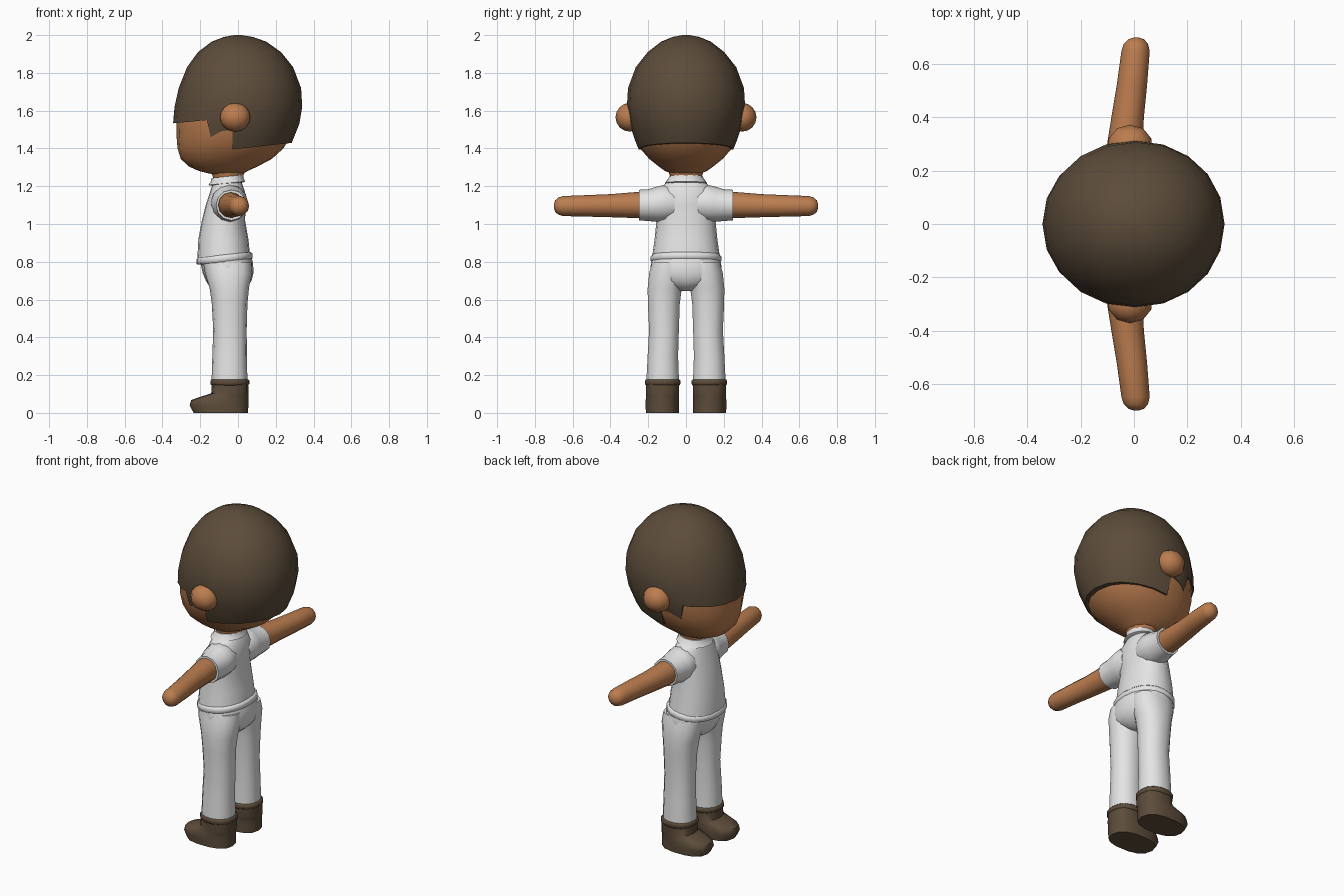
import bpy, bmesh, math


def material(name, rgb):
    m = bpy.data.materials.new(name)
    m.diffuse_color = (*rgb, 1.0)
    return m


SKIN = material("warm skin", (0.50, 0.205, 0.078))
BROWN = material("dark brown", (0.108, 0.073, 0.043))
WHITE = material("off white", (0.78, 0.78, 0.78))


def finish(name, bm, mat, mirror=False, smooth=True, angle=45):
    bmesh.ops.recalc_face_normals(bm, faces=bm.faces)
    for f in bm.faces:
        f.smooth = smooth
    me = bpy.data.meshes.new(name)
    bm.to_mesh(me)
    bm.free()
    me.materials.append(mat)
    if smooth:
        me.set_sharp_from_angle(angle=math.radians(angle))
    ob = bpy.data.objects.new(name, me)
    bpy.context.collection.objects.link(ob)
    if mirror:
        mod = ob.modifiers.new("mirror", 'MIRROR')
        mod.use_axis = (False, True, False)
    return ob


def loft(name, rings, mat, axis='z', n=16, e=2.0, tilt=0.0, **kw):
    """Skin superellipse rings (position, u min, u max, v min, v max)."""
    bm = bmesh.new()
    loops = []
    for p, u0, u1, v0, v1 in rings:
        loop = []
        for i in range(n):
            a = 2 * math.pi * i / n
            c, s = math.cos(a), math.sin(a)
            u = (u0 + u1) / 2 + (u1 - u0) / 2 * math.copysign(abs(c) ** (2 / e), c)
            v = (v0 + v1) / 2 + (v1 - v0) / 2 * math.copysign(abs(s) ** (2 / e), s)
            q = p + tilt * (u - (u0 + u1) / 2)
            loop.append(bm.verts.new((u, v, q) if axis == 'z' else (u, q, v)))
        loops.append(loop)
    for a, b in zip(loops, loops[1:]):
        for i in range(n):
            j = (i + 1) % n
            bm.faces.new((a[i], a[j], b[j], b[i]))
    bm.faces.new(loops[0])
    bm.faces.new(loops[-1])
    return finish(name, bm, mat, **kw)


def body(rows):
    """Rows (z, front, back, half width) made into symmetric rings."""
    return [(z, f, b, -w, w) for z, f, b, w in rows]


def round_rings(rows):
    """Rows (y, centre x, centre z, radius) made into round rings."""
    return [(y, x - r, x + r, z - r, z + r) for y, x, z, r in rows]


# head and neck
loft("head", body([
    (1.262, -.13, .02, .06), (1.28, -.205, .05, .11), (1.305, -.262, .105, .145),
    (1.345, -.303, .18, .195), (1.40, -.32, .24, .243), (1.47, -.326, .285, .277),
    (1.56, -.324, .315, .297), (1.68, -.308, .315, .294), (1.80, -.27, .28, .26),
    (1.90, -.19, .19, .18), (1.96, -.07, .07, .07)]), SKIN, n=20, e=2.15, angle=70)
loft("neck", body([(1.17, -.13, .02, .08), (1.24, -.13, .02, .08),
                   (1.30, -.15, .05, .10)]), SKIN, n=12)

# hair: dome trimmed along the hairline
hair = loft("hair", body([
    (1.36, -.346, .25, .237), (1.43, -.346, .285, .265), (1.53, -.344, .325, .300),
    (1.62, -.336, .34, .313), (1.72, -.314, .334, .307), (1.83, -.27, .292, .266),
    (1.91, -.212, .228, .203), (1.965, -.14, .15, .132), (1.99, -.075, .08, .072),
    (2.0, -.02, .02, .02)]), BROWN, n=20, e=2.06, angle=70)
hairline = [(-.5, 1.525), (-.345, 1.533), (-.165, 1.55), (-.145, 1.46), (-.09, 1.49),
            (-.03, 1.50), (-.03, 1.395), (.29, 1.43), (.5, 1.453), (.5, 2.2), (-.5, 2.2)]
bm = bmesh.new()
face = bm.faces.new([bm.verts.new((x, -.6, z)) for x, z in hairline])
ext = bmesh.ops.extrude_face_region(bm, geom=[face])
bmesh.ops.translate(bm, vec=(0, 1.2, 0),
                    verts=[g for g in ext["geom"] if isinstance(g, bmesh.types.BMVert)])
if face not in bm.faces[:] or len(bm.faces) == len(hairline) + 1:
    bm.faces.new([v for v in sorted(bm.verts, key=lambda v: v.index) if v.co.y < 0])
cutter = finish("hairline_cutter", bm, BROWN, smooth=False)
cutter.hide_render = True
cutter.hide_set(True)
cut = hair.modifiers.new("hairline", 'BOOLEAN')
cut.operation = 'INTERSECT'
cut.solver = 'EXACT'
cut.object = cutter

# ears
bm = bmesh.new()
bmesh.ops.create_uvsphere(bm, u_segments=10, v_segments=8, radius=1)
bmesh.ops.scale(bm, vec=(.084, .075, .076), verts=bm.verts)
bmesh.ops.translate(bm, vec=(-.015, .298, 1.565), verts=bm.verts)
finish("ears", bm, SKIN, mirror=True, angle=70)

# shirt body, hem band, collar and sleeves
loft("shirt", body([
    (.82, -.215, .065, .180), (.92, -.210, .055, .166), (1.02, -.191, .037, .156),
    (1.10, -.171, .042, .155), (1.17, -.148, .037, .145), (1.205, -.137, .025, .12),
    (1.235, -.125, .012, .085)]), WHITE, n=20, e=2.2, angle=60)
loft("shirt_hem", body([
    (.798, -.210, .066, .178), (.804, -.221, .076, .187), (.828, -.221, .076, .187),
    (.838, -.210, .066, .178)]), WHITE, n=20, e=2.2, tilt=.1, angle=70)
loft("collar", body([
    (1.212, -.145, .028, .10), (1.216, -.158, .038, .113), (1.232, -.145, .03, .10),
    (1.252, -.140, .028, .088)]), WHITE, n=16, tilt=.1, angle=40)
loft("sleeves", round_rings([
    (.06, -.045, 1.105, .085), (.11, -.045, 1.11, .099), (.15, -.043, 1.105, .094),
    (.20, -.038, 1.10, .084), (.25, -.035, 1.10, .081)]),
    WHITE, axis='y', n=12, mirror=True)

# arms with rounded ends
loft("arms", round_rings([
    (.20, -.038, 1.10, .070), (.28, -.036, 1.10, .068), (.40, -.024, 1.097, .061),
    (.52, -.008, 1.096, .057), (.65, .006, 1.095, .053), (.677, .007, 1.095, .045),
    (.693, .008, 1.095, .030), (.70, .008, 1.095, .010)]),
    SKIN, axis='y', n=12, mirror=True, angle=70)

# trousers
loft("trouser_hips", body([
    (.645, -.11, .02, .035), (.675, -.155, .055, .12), (.70, -.170, .072, .165),
    (.74, -.187, .082, .190), (.79, -.198, .080, .186), (.83, -.198, .07, .177)]),
    WHITE, n=20, e=2.2, angle=70)
loft("trouser_legs", [
    (.165, -.140, .050, .035, .212), (.30, -.136, .047, .040, .205),
    (.44, -.131, .046, .036, .197), (.58, -.139, .050, .031, .204),
    (.66, -.150, .058, .020, .205), (.74, -.175, .074, .002, .197),
    (.80, -.185, .070, .005, .180)], WHITE, n=14, e=2.2, mirror=True, angle=60)

# boots and cuffs
loft("boots", [
    (0, -.235, .053, .036, .214), (.04, -.256, .055, .035, .216),
    (.068, -.248, .055, .036, .215), (.085, -.200, .055, .036, .214),
    (.103, -.142, .055, .035, .213), (.16, -.138, .054, .035, .213)],
    BROWN, n=14, e=2.5, mirror=True, angle=50)
loft("boot_cuffs", [
    (.146, -.138, .052, .034, .214), (.152, -.146, .060, .028, .219),
    (.170, -.146, .060, .028, .219), (.178, -.140, .052, .034, .214)],
    BROWN, n=14, e=2.3, mirror=True, angle=70)
